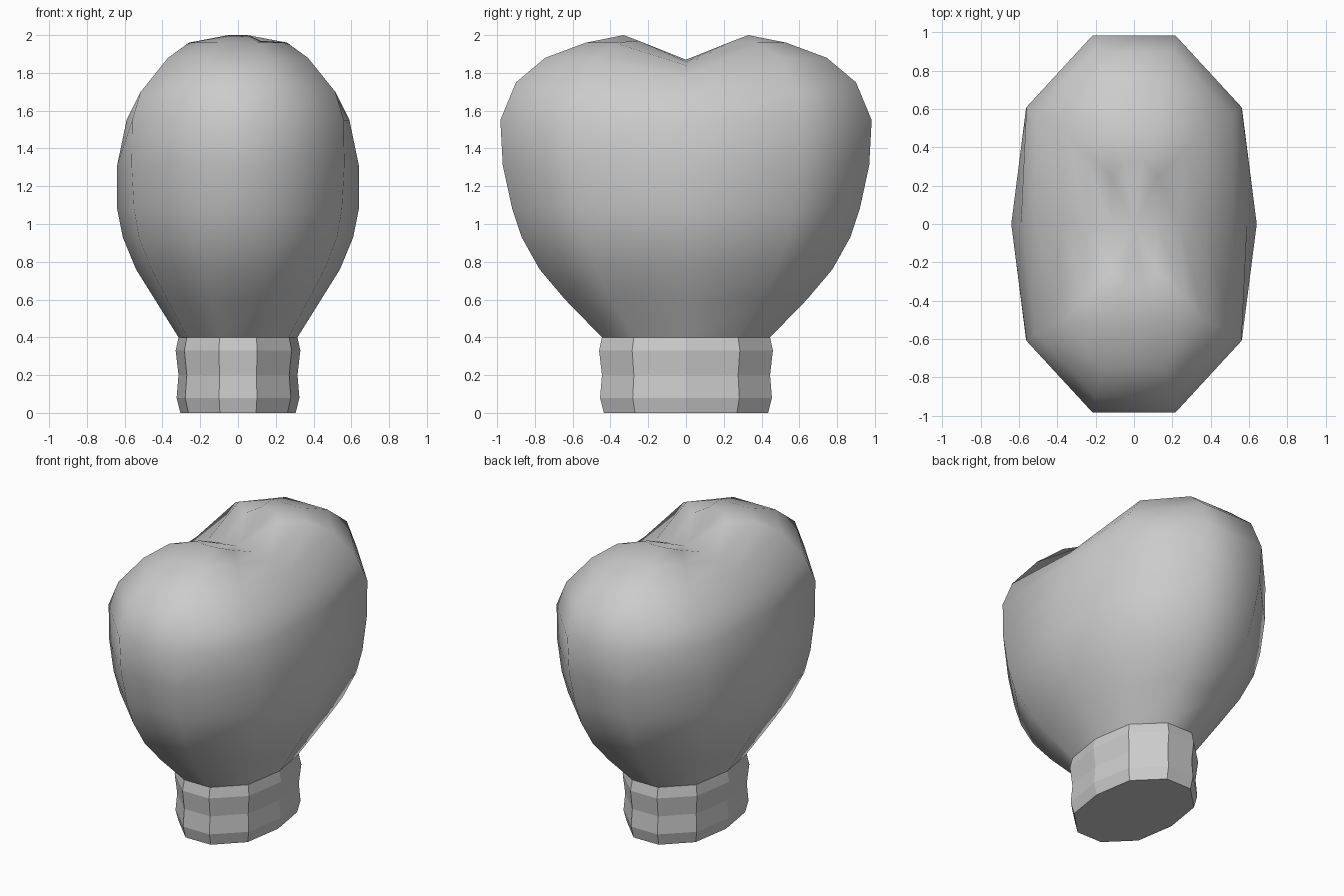
import bpy, bmesh

if "Cube" in bpy.data.objects:
    bpy.data.objects.remove(bpy.data.objects["Cube"])


def ring(a, b, c):
    """Ten-sided loop from end point a, corner point b, side point c (x, y, z each)."""
    q = [c, b, a]
    pts = list(q)
    pts += [(-x, y, z) for x, y, z in (a, b, c)]
    pts += [(-x, -y, z) for x, y, z in (b, a)]
    pts += [(x, -y, z) for x, y, z in (a, b)]
    return pts


def loft(name, rings, smooth, apex=None):
    bm = bmesh.new()
    loops = [[bm.verts.new(p) for p in r] for r in rings]
    for lo, hi in zip(loops, loops[1:]):
        for i in range(10):
            j = (i + 1) % 10
            bm.faces.new((lo[i], lo[j], hi[j], hi[i]))
    if apex:
        # notch between the two lobes
        tip, top = bm.verts.new(apex), loops[-1]
        for i in range(10):
            bm.faces.new((top[i], top[(i + 1) % 10], tip))
    else:
        bm.faces.new(loops[0][::-1])
        bm.faces.new(loops[-1])
    bmesh.ops.recalc_face_normals(bm, faces=bm.faces)
    for f in bm.faces:
        f.smooth = smooth
    me = bpy.data.meshes.new(name)
    bm.to_mesh(me)
    bm.free()
    ob = bpy.data.objects.new(name, me)
    bpy.context.collection.objects.link(ob)
    return ob


def section(z, rx, ry, k=0.86):
    """Flat cross-section with half width rx and half depth ry."""
    return ring((0.22 * ry, ry, z), (k * rx, 0.62 * ry, z), (rx, 0, z))


# ribbed neck
neck = [(0, .305, .435), (.08, .325, .455), (.2, .315, .445),
        (.33, .33, .46), (.4, .315, .445)]
loft("neck", [section(*p) for p in neck], False)

# heart body: flat sections up to the widest point
body = [(.4, .315, .445, .85), (.6, .44, .64, .85), (.76, .54, .775, .85),
        (.93, .61, .87, .86), (1.08, .64, .92, .86), (1.31, .64, .97, .88),
        (1.55, .59, .983, .95)]
rings = [section(*p) for p in body]
# rounded lobes dipping toward the middle: end, corner, side points
rings += [
    ring((.20, .90, 1.75), (.515, .57, 1.70), (.52, 0, 1.67)),
    ring((.16, .745, 1.88), (.37, .50, 1.88), (.38, 0, 1.78)),
    ring((.11, .53, 1.96), (.26, .38, 1.96), (.24, 0, 1.84)),
    ring((.05, .33, 2.0), (.12, .25, 1.97), (.12, 0, 1.86)),
]
loft("heart_body", rings, True, apex=(0, 0, 1.87))
